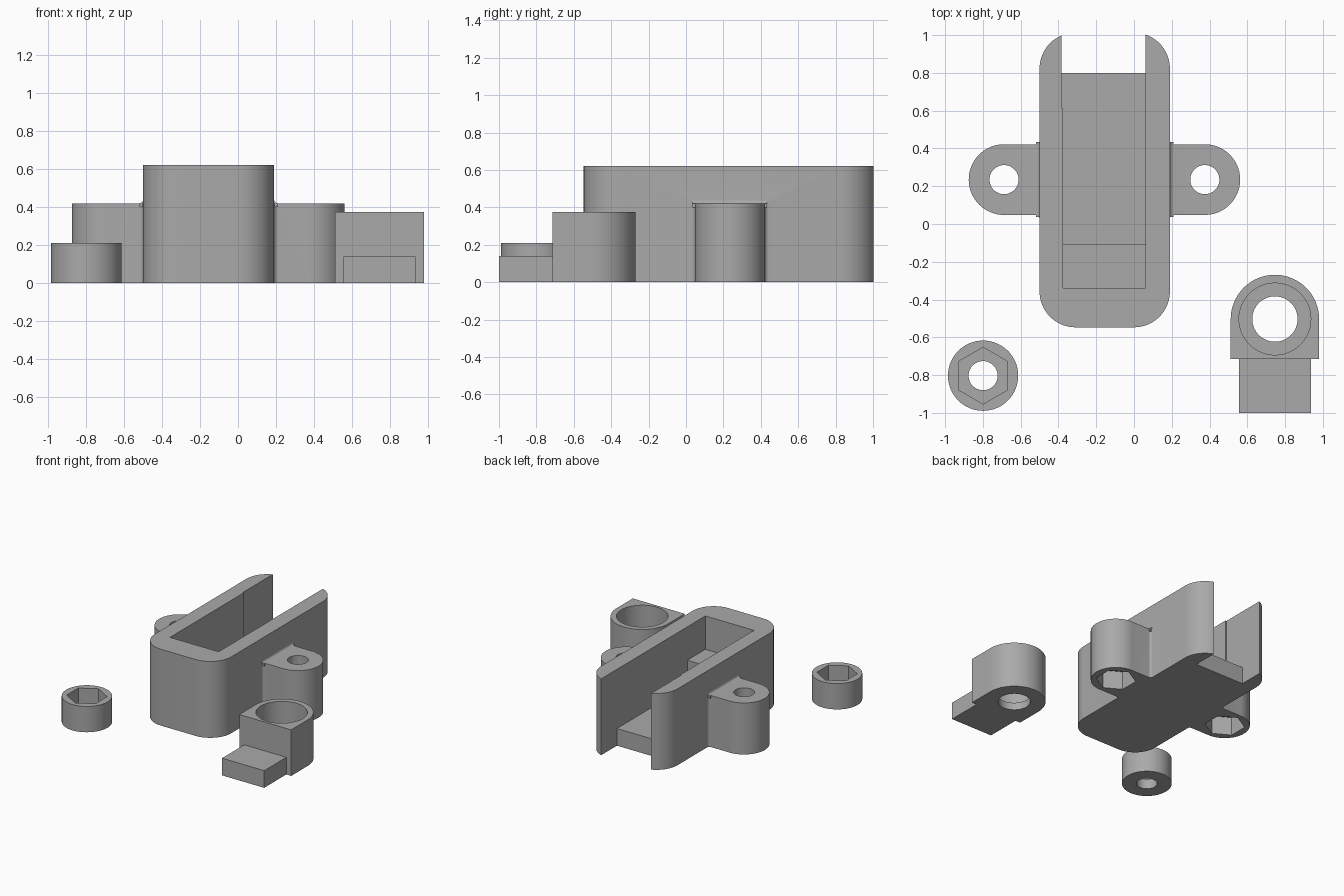
import bpy, math

if "Cube" in bpy.data.objects:
    bpy.data.objects.remove(bpy.data.objects["Cube"])

grey = bpy.data.materials.new("plain grey")
grey.diffuse_color = (0.40, 0.40, 0.40, 1)
grey.use_nodes = True
grey.node_tree.nodes["Principled BSDF"].inputs["Base Color"].default_value = grey.diffuse_color


def prism(name, pts, lo, hi, axis="z"):
    """Extrude a closed outline along z (x,y), x (y,z) or y (x,z)."""
    place = {"z": lambda a, b, t: (a, b, t),
             "x": lambda a, b, t: (t, a, b),
             "y": lambda a, b, t: (a, t, b)}[axis]
    n = len(pts)
    verts = [place(a, b, t) for t in (lo, hi) for a, b in pts]
    faces = [list(range(n))[::-1], list(range(n, 2 * n))]
    faces += [[i, (i + 1) % n, n + (i + 1) % n, n + i] for i in range(n)]
    if axis == "y":
        faces = [f[::-1] for f in faces]
    me = bpy.data.meshes.new(name)
    me.from_pydata(verts, [], faces)
    me.materials.append(grey)
    ob = bpy.data.objects.new(name, me)
    bpy.context.collection.objects.link(ob)
    return ob


def arc(cx, cy, r, a0, a1, n=16):
    return [(cx + r * math.cos(math.radians(a0 + (a1 - a0) * i / n)),
             cy + r * math.sin(math.radians(a0 + (a1 - a0) * i / n))) for i in range(n + 1)]


def circle(cx, cy, r, n=64, start=0):
    return arc(cx, cy, r, start, start + 360, n)[:-1]


def combine(ob, others, op):
    for other in others:
        mod = ob.modifiers.new(op, "BOOLEAN")
        mod.operation, mod.solver, mod.object = op, "EXACT", other
        bpy.ops.object.select_all(action="DESELECT")
        ob.select_set(True)
        bpy.context.view_layer.objects.active = ob
        bpy.ops.object.modifier_apply(modifier=mod.name)
        bpy.data.objects.remove(other)


def smooth(ob):
    bpy.ops.object.select_all(action="DESELECT")
    ob.select_set(True)
    bpy.context.view_layer.objects.active = ob
    bpy.ops.object.shade_smooth_by_angle(angle=math.radians(30))


# Housing with rounded corners
X0, X1, Y0, Y1, R = -0.5, 0.19, -0.547, 1.013, 0.19
outline = (arc(X1 - R, Y1 - R, R, 0, 90) + arc(X0 + R, Y1 - R, R, 90, 180)
           + arc(X0 + R, Y0 + R, R, 180, 270) + arc(X1 - R, Y0 + R, R, 270, 360))
housing = prism("housing", outline, 0, 0.622)

# Mounting ears with small fillets where they meet the housing
EY, ER, EZ, F = 0.235, 0.187, 0.42, 0.02
cuts = []
for side, wall, cx in ((1, X1, 0.375), (-1, X0, -0.688)):
    inner = wall - side * 0.05
    half = [(inner, EY - ER - F)]
    half += [(wall + side * (F - x), EY - ER - F + y) for x, y in arc(0, 0, F, 0, 90, 6)]
    half += [(cx + side * x, EY + y) for x, y in arc(0, 0, ER, -90, 0, 24)]
    pts = half + [(x, 2 * EY - y) for x, y in half[-2::-1]]
    strip = [(inner, EZ - 0.02), (wall + side * F, EZ - 0.02)]
    strip += [(wall + side * (F - x), EZ + F - y) for x, y in arc(0, 0, F, 90, 0, 6)]
    strip += [(inner, EZ + F)]
    if side < 0:
        pts, strip = pts[::-1], strip[::-1]
    ear = prism("ear", pts, 0, EZ)
    fillet = prism("ear_fillet", strip, EY - ER - F * 0.6, EY + ER + F * 0.6, "y")
    combine(housing, [ear, fillet], "UNION")
    cuts.append(prism("bolt_hole", circle(cx, EY, 0.077), -0.1, 0.6))
    cuts.append(prism("nut_pocket", circle(cx, EY, 0.15, 6, 30), -0.1, 0.15))

# Stepped channel, open at the back
channel = [(-0.338, 0.8), (-0.338, 0.35), (-0.105, 0.35), (-0.105, 0.14),
           (0.8, 0.14), (0.8, -0.1), (1.2, -0.1), (1.2, 0.8)]
relief = [(0.615, 0.8), (0.615, 0.14)] + channel[4:]
cuts.append(prism("channel", channel, -0.376, 0.062, "x"))
cuts.append(prism("wall_relief", relief, -0.385, -0.3, "x"))
combine(housing, cuts, "DIFFERENCE")

# Sliding block: round-backed holder with a tongue
BX, BY, BR = 0.746, -0.503, 0.234
holder = prism("slider", arc(BX, BY, BR, 0, 180, 40)
               + [(BX - BR, -0.715), (BX + BR, -0.715)], 0, 0.375)
tongue = prism("tongue", [(BX - 0.19, -1), (BX + 0.19, -1),
                          (BX + 0.19, -0.7), (BX - 0.19, -0.7)], 0, 0.14)
combine(holder, [tongue], "UNION")
combine(holder, [prism("through_hole", circle(BX, BY, 0.12), -0.1, 0.5),
                 prism("seat_bore", circle(BX, BY, 0.19), 0.06, 0.5)], "DIFFERENCE")

# Round knob with a hexagonal socket
NX, NY = -0.799, -0.803
knob = prism("knob", circle(NX, NY, 0.186), 0, 0.21)
combine(knob, [prism("knob_hole", circle(NX, NY, 0.077), -0.1, 0.4),
               prism("hex_socket", circle(NX, NY, 0.15, 6, 30), 0.08, 0.4)], "DIFFERENCE")

for ob in (housing, holder, knob):
    smooth(ob)
